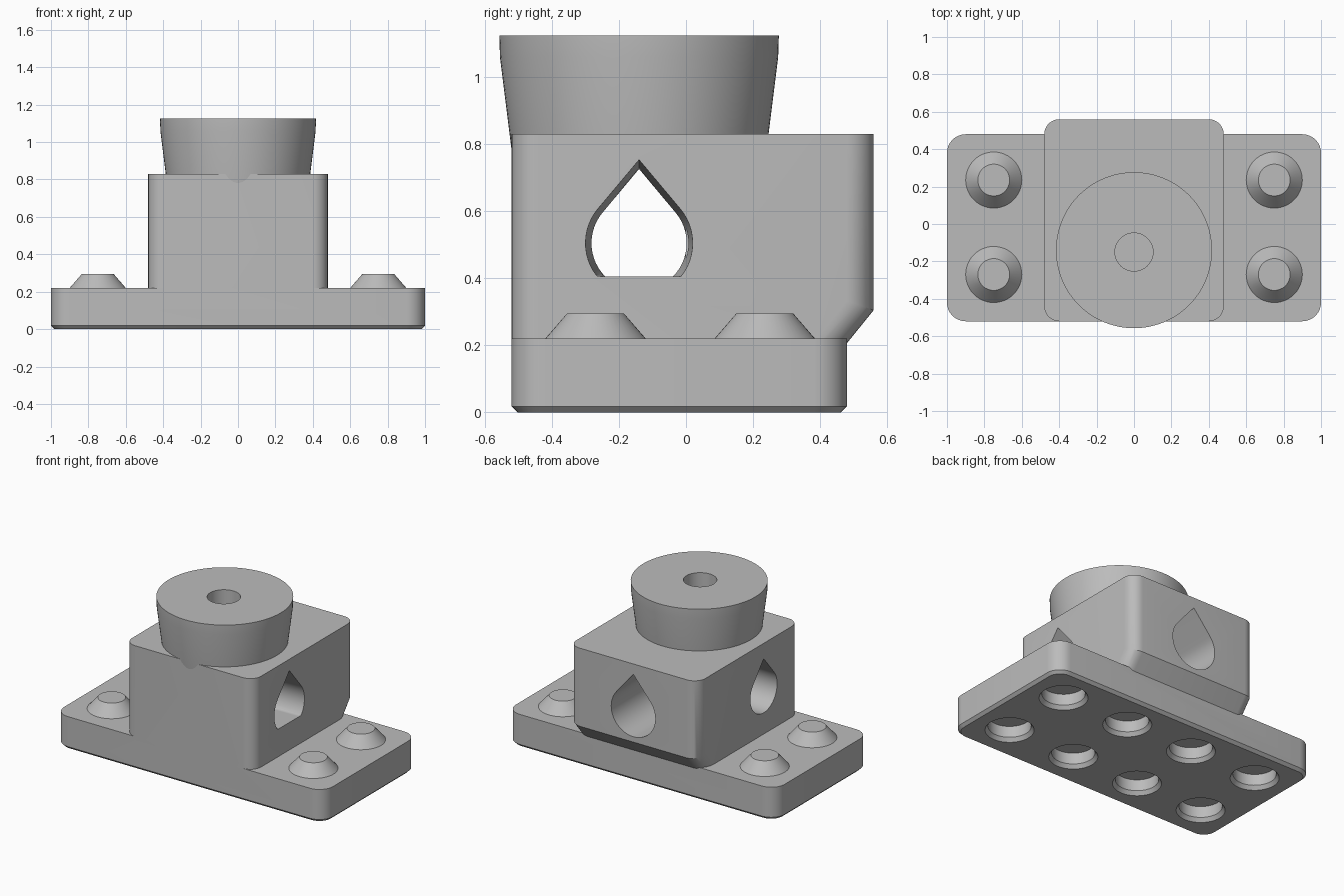
import bpy, bmesh, math
from mathutils import Vector

cube = bpy.data.objects.get("Cube")
if cube:
    bpy.data.objects.remove(cube, do_unlink=True)

# Material
grey = bpy.data.materials.new("plain grey")
grey.use_nodes = True
colour = (0.5, 0.5, 0.5, 1)
grey.diffuse_color = colour
grey.node_tree.nodes["Principled BSDF"].inputs["Base Color"].default_value = colour

AXIS_Y = -0.14   # centre of knob and cross hole
BORE_Z = 0.505


def finish(name, bm):
    bmesh.ops.recalc_face_normals(bm, faces=bm.faces)
    mesh = bpy.data.meshes.new(name)
    bm.to_mesh(mesh)
    bm.free()
    obj = bpy.data.objects.new(name, mesh)
    bpy.context.collection.objects.link(obj)
    mesh.materials.append(grey)
    return obj


def loft(name, rings):
    """Skin a closed solid through rings that share a point count."""
    bm = bmesh.new()
    loops = [[bm.verts.new(p) for p in ring] for ring in rings]
    n = len(loops[0])
    for a, b in zip(loops, loops[1:]):
        for i in range(n):
            j = (i + 1) % n
            bm.faces.new((a[i], a[j], b[j], b[i]))
    bm.faces.new(loops[0])
    bm.faces.new(loops[-1])
    return finish(name, bm)


def lathe(name, x, y, profile, sides=64):
    turns = [math.tau * i / sides for i in range(sides)]
    return loft(name, [[(x + r * math.cos(t), y + r * math.sin(t), z) for t in turns]
                       for r, z in profile])


def teardrop(radius, floor=None):
    """Round bore outline with a pointed roof, optionally with a flat floor."""
    start, steps = math.radians(40), 40
    sweep = math.pi + 2 * start
    pts = [(0, radius / math.sin(math.radians(40)))]
    for i in range(steps + 1):
        a = math.pi - start - 0.0 + sweep * i / steps
        pts.append((radius * math.cos(a), radius * math.sin(a)))
    if floor is not None:
        pts = [(u, max(v, floor)) if v > floor else
               (math.copysign(min(abs(u), math.sqrt(radius**2 - floor**2)), u), floor)
               for u, v in pts]
    return pts


def apply_boolean(target, cutter, operation="DIFFERENCE"):
    cutter.hide_render = True
    mod = target.modifiers.new("cut", "BOOLEAN")
    mod.operation, mod.solver, mod.object = operation, "EXACT", cutter
    bpy.context.view_layer.objects.active = target
    bpy.ops.object.modifier_apply(modifier=mod.name)


def remove(obj):
    bpy.data.objects.remove(obj, do_unlink=True)


def bevel_edges(bm, test, width, segments):
    edges = [e for e in bm.edges if test(e.verts[0].co, e.verts[1].co)]
    bmesh.ops.bevel(bm, geom=edges, offset=width, segments=segments,
                    affect="EDGES", profile=0.5)


def prism(name, profile, half_width, radius, foot=0):
    """Extrude a y-z outline along x, then round its upright corners."""
    bm = bmesh.new()
    face = bm.faces.new([bm.verts.new((-half_width, y, z)) for y, z in profile])
    out = bmesh.ops.extrude_face_region(bm, geom=[face])
    moved = [v for v in out["geom"] if isinstance(v, bmesh.types.BMVert)]
    bmesh.ops.translate(bm, verts=moved, vec=(2 * half_width, 0, 0))
    bevel_edges(bm, lambda a, b: abs(a.x - b.x) < 0.001 and abs(a.z - b.z) > 0.05, radius, 8)
    if foot:
        bevel_edges(bm, lambda a, b: max(a.z, b.z) < 0.001, foot, 1)
    return finish(name, bm)


# Base plate and block
base = prism("base_and_block", [(-0.52, 0), (0.48, 0), (0.48, 0.22), (-0.52, 0.22)],
             1.0, 0.1, 0.018)
block = prism("block", [(-0.52, 0.1), (0.475, 0.1), (0.475, 0.2), (0.56, 0.305),
                        (0.56, 0.83), (-0.52, 0.83)], 0.48, 0.08)
apply_boolean(base, block, "UNION")
remove(block)

# Flared knob
knob = lathe("knob", 0, AXIS_Y, [(0.38, 0.78), (0.415, 1.06), (0.417, 1.125)], 96)

# Teardrop bores through the sides and into the back
cutters = [
    loft("side_bore", [[(x, AXIS_Y + u, BORE_Z + v) for u, v in teardrop(0.142)]
                       for x in (-0.6, 0.1)]),
    loft("flat_floor_bore", [[(x, AXIS_Y + u, BORE_Z + v) for u, v in teardrop(r, -0.1)]
                             for x, r in ((0.08, 0.142), (0.2, 0.15), (0.6, 0.164))]),
    loft("back_bore", [[(u, y, BORE_Z + v) for u, v in teardrop(0.164)]
                       for y in (0, 0.7)]),
]

# Sockets underneath, studs on top
for x in (-0.75, -0.25, 0.25, 0.75):
    for y in (-0.27, 0.235):
        cutters.append(lathe("socket", x, y, [(0.155, -0.01), (0.13, 0.025), (0.13, 0.1)], 48))
        if abs(x) > 0.5:
            lathe("stud", x, y, [(0.15, 0.215), (0.15, 0.22), (0.085, 0.295)], 48)

for cutter in cutters:
    apply_boolean(base, cutter)
    remove(cutter)

# Upright hole through the knob into the bore
hole = lathe("knob_hole", 0, AXIS_Y - 0.01, [(0.102, 0.36), (0.102, 1.2)], 48)
for part in (knob, base):
    apply_boolean(part, hole)
remove(hole)

# Smooth curved walls, crisp edges
bpy.ops.object.select_all(action="DESELECT")
for obj in bpy.context.collection.objects:
    if obj.type == "MESH":
        obj.select_set(True)
        bpy.context.view_layer.objects.active = obj
bpy.ops.object.shade_smooth_by_angle(angle=math.radians(25))
